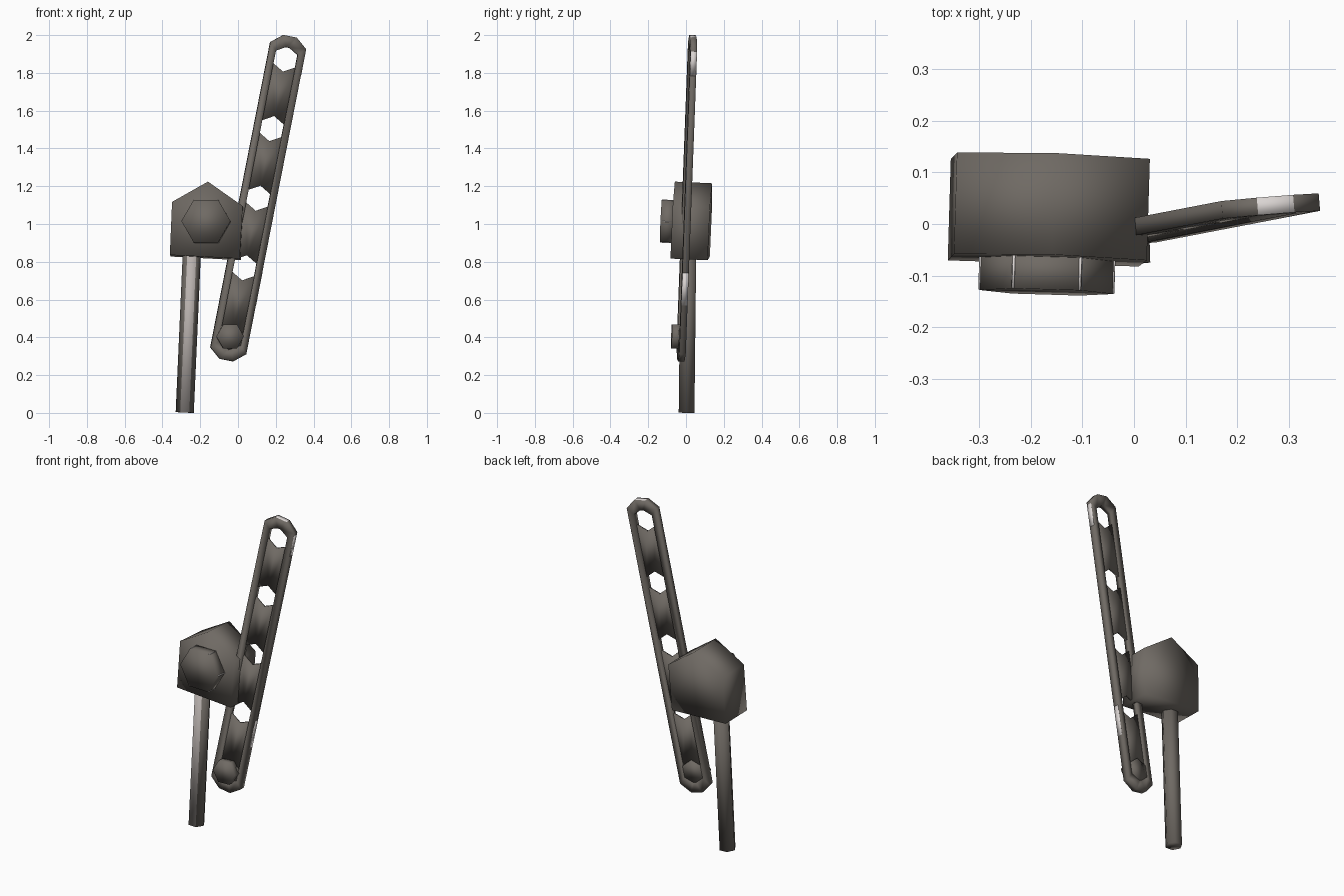
import bpy, bmesh, math
from mathutils import Vector, Matrix

if "Cube" in bpy.data.objects:
    bpy.data.objects.remove(bpy.data.objects["Cube"])


def material(name, rgb):
    mat = bpy.data.materials.new(name)
    mat.diffuse_color = (*rgb, 1)
    mat.use_nodes = True
    mat.node_tree.nodes["Principled BSDF"].inputs["Base Color"].default_value = mat.diffuse_color
    return mat


iron = material("dark iron", (0.160, 0.144, 0.127))
worn = material("worn steel", (0.48, 0.44, 0.42))
bright = material("bright steel", (0.70, 0.66, 0.645))


def frame(origin, across, along):
    """Local axes: x across, y along, z towards the front."""
    v = Vector(along).normalized()
    u = Vector(across)
    u = (u - u.dot(v) * v).normalized()
    w = u.cross(v)
    m = Matrix((u, v, w)).transposed().to_4x4()
    m.translation = Vector(origin)
    return m


def finish(name, bm, m, mats=(iron,), rule=None):
    bmesh.ops.recalc_face_normals(bm, faces=bm.faces)
    bm.normal_update()
    for f in bm.faces:
        f.smooth = True
        if rule and rule(f):
            f.material_index = 1
    bm.transform(m)
    me = bpy.data.meshes.new(name)
    bm.to_mesh(me)
    bm.free()
    for mat in mats:
        me.materials.append(mat)
    ob = bpy.data.objects.new(name, me)
    bpy.context.collection.objects.link(ob)
    return ob


def prism(name, pts, z0, z1, m, mats=(iron,), rule=None):
    bm = bmesh.new()
    lo = [bm.verts.new((x, y, z0)) for x, y in pts]
    hi = [bm.verts.new((x, y, z1)) for x, y in pts]
    bm.faces.new(lo)
    bm.faces.new(hi)
    n = len(pts)
    for i in range(n):
        j = (i + 1) % n
        bm.faces.new((lo[i], lo[j], hi[j], hi[i]))
    return finish(name, bm, m, mats, rule)


def ring(name, outer, inner, z0, z1, m, mats, rule):
    bm = bmesh.new()
    loops = [[bm.verts.new((x, y, z)) for x, y in p]
             for p, z in ((outer, z0), (outer, z1), (inner, z1), (inner, z0))]
    n = len(outer)
    for k in range(4):
        a, b = loops[k], loops[(k + 1) % 4]
        for i in range(n):
            j = (i + 1) % n
            bm.faces.new((a[i], a[j], b[j], b[i]))
    return finish(name, bm, m, mats, rule)


def hexagon(r, start=0.0):
    return [(r * math.cos(start + i * math.pi / 3), r * math.sin(start + i * math.pi / 3))
            for i in range(6)]


# perforated bar: raised rim, then thin recessed panels between hexagonal holes
bar = frame((0.1065, 0.0045, 1.1365), (0.981, 0.078, -0.192), (0.317, 0.061, 1.617))
H, HW, R = 0.824, 0.0965, 0.068
IW = 0.059
top = H - 0.073
q_out = [(HW, H), (0.036, H + 0.05)]
q_in = [(IW, top + R / 2), (0.01, top + R * 0.92)]


def loop8(q):
    right = [(x, -y) for x, y in reversed(q)] + q
    return right + [(-x, y) for x, y in reversed(right)]


# the upper outer faces at the tip are bright
ring("bar_rim", loop8(q_out), loop8(q_in), -0.017, 0.017, bar, (iron, bright),
     lambda f: f.normal.y > 0.95 and f.calc_center_median().y > H)
step = 2 * top / 4
for i in range(4):
    a = -top + i * step
    b = a + step
    prism("bar_panel_%d" % (i + 1),
          [(-IW, a + R / 2), (0, a + R), (IW, a + R / 2),
           (IW, b - R / 2), (0, b - R), (-IW, b - R / 2)], -0.007, 0.007, bar)

# bright worn patches on the right edge of the bar
for i, (a, b) in enumerate(((0.68, 0.81), (-0.56, -0.385))):
    prism("bar_edge_wear_%d" % (i + 1),
          [(HW - 0.001, a), (HW + 0.001, a), (HW + 0.001, b), (HW - 0.001, b)],
          -0.016, 0.016, bar, (bright,))

# pentagonal head block, slightly tilted
head = frame((-0.16, 0.033, 1.0), (1, -0.03, 0), (0, 0.045, 1))
prism("head_block", [(-0.186, 0.113), (0.004, 0.22), (0.188, 0.09),
                     (0.172, -0.188), (-0.198, -0.168)], -0.095, 0.102, head)

# hexagonal bolt on the head, with thin worn edges
bolt = frame((-0.165, 0.033, 1.008), (1, -0.03, 0), (0, 0.045, 1))
prism("head_bolt", hexagon(0.130), 0.09, 0.165, bolt)
for i, (x, y) in enumerate(hexagon(0.129)):
    prism("bolt_edge_wear_%d" % (i + 1),
          [(x + p, y + q) for p, q in hexagon(0.003)], 0.1, 0.164, bolt, (bright,))

# small bolt closing the lowest hole of the bar
pin = frame((-0.043, -0.024, 0.403), (1, 0.03, 0), (0, 0.04, 1))
prism("bar_bolt", hexagon(0.073), 0.0, 0.053, pin)
prism("bar_bolt_shank", hexagon(R, math.pi / 2),
      -0.017, 0.02, bar @ Matrix.Translation((0, -top, 0)))

# handle rod with a worn front face
lo, hi = Vector((-0.282, 0.003, 0.002)), Vector((-0.242, 0.013, 0.9))
axis = (hi - lo).normalized()
rod = Matrix.Translation(lo) @ Vector((0, 0, 1)).rotation_difference(axis).to_matrix().to_4x4()
prism("handle_rod", hexagon(0.048), 0, (hi - lo).length, rod, (iron, worn),
      lambda f: f.normal.y < -0.95)
